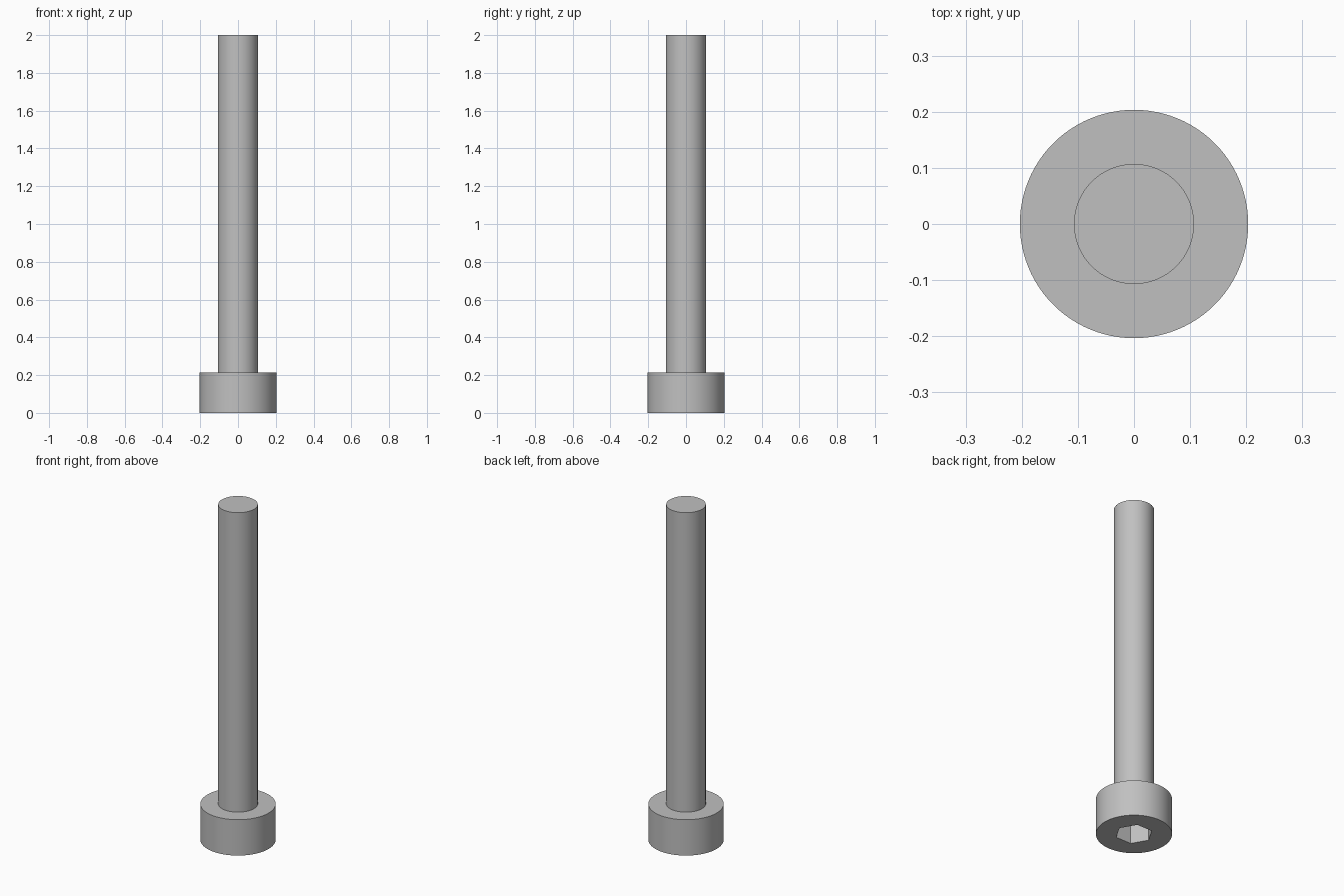
import bpy
import math

cube = bpy.data.objects.get("Cube")
if cube:
    bpy.data.objects.remove(cube, do_unlink=True)

HEAD_RADIUS, HEAD_HEIGHT = 0.2035, 0.214
SHANK_RADIUS, TOTAL_HEIGHT = 0.107, 2.0
SOCKET_RADIUS, SOCKET_DEPTH = 0.101, 0.143

# Plain grey metal
steel = bpy.data.materials.new("grey_steel")
steel.use_nodes = True
colour = (0.53, 0.53, 0.53, 1.0)
steel.diffuse_color = colour
steel.node_tree.nodes["Principled BSDF"].inputs["Base Color"].default_value = colour


def cylinder(name, radius, bottom, top, sides):
    bpy.ops.mesh.primitive_cylinder_add(
        vertices=sides, radius=radius, depth=top - bottom,
        location=(0, 0, (bottom + top) / 2))
    obj = bpy.context.object
    obj.name = name
    obj.data.materials.append(steel)
    return obj


def smooth(obj):
    bpy.ops.object.select_all(action='DESELECT')
    obj.select_set(True)
    bpy.context.view_layer.objects.active = obj
    bpy.ops.object.shade_smooth_by_angle(angle=math.radians(30))


# Shank
shank = cylinder("shank", SHANK_RADIUS, HEAD_HEIGHT, TOTAL_HEIGHT, 96)
smooth(shank)

# Head with a hexagonal socket cut into its underside, corners on the x axis
head = cylinder("head", HEAD_RADIUS, 0, HEAD_HEIGHT, 96)
cutter = cylinder("socket_cutter", SOCKET_RADIUS, -0.1, SOCKET_DEPTH, 6)
cutter.rotation_euler.z = math.radians(30)
cutter.hide_render = True

cut = head.modifiers.new("hex_socket", 'BOOLEAN')
cut.operation = 'DIFFERENCE'
cut.solver = 'EXACT'
cut.object = cutter
bpy.context.view_layer.objects.active = head
bpy.ops.object.modifier_apply(modifier=cut.name)
bpy.data.objects.remove(cutter, do_unlink=True)
smooth(head)
